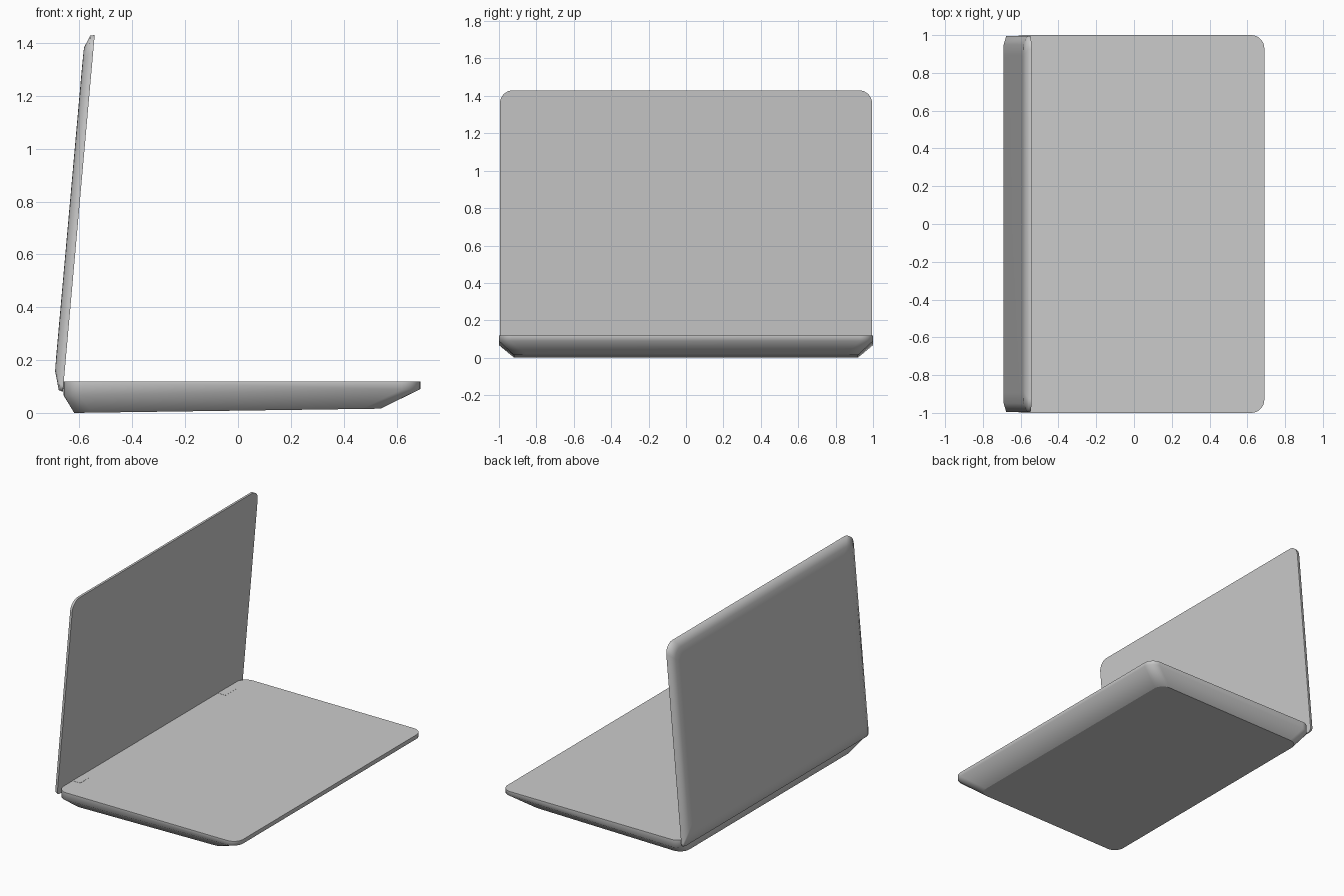
import bpy, bmesh
from math import sin, cos, pi, radians
from mathutils import Vector

if "Cube" in bpy.data.objects:
    bpy.data.objects.remove(bpy.data.objects["Cube"])

SEG = 8


def ring(a0, a1, half, r0, r1):
    """Rounded rectangle: a0..a1 long, +-half wide, radius r0 at a0 and r1 at a1."""
    pts = []
    for a, b, r, start in ((a1 - r1, half - r1, r1, 0), (a0 + r0, half - r0, r0, 1),
                           (a0 + r0, r0 - half, r0, 2), (a1 - r1, r1 - half, r1, 3)):
        for i in range(SEG + 1):
            t = (start + i / SEG) * pi / 2
            pts.append((a + r * cos(t), b + r * sin(t)))
    return pts


def loft(name, rings, flat_end):
    """Skin closed rings into a capped body; cap borders stay sharp."""
    bm = bmesh.new()
    loops = [[bm.verts.new(p) for p in r] for r in rings]
    n = len(loops[0])
    for low, high in zip(loops, loops[1:]):
        for i in range(n):
            j = (i + 1) % n
            bm.faces.new((low[i], low[j], high[j], high[i])).smooth = True
    for k, loop in enumerate((loops[0], loops[-1])):
        cap = bm.faces.new(loop)
        if k == 0 or flat_end:
            for e in cap.edges:
                e.smooth = False
        else:
            cap.smooth = True
    bmesh.ops.recalc_face_normals(bm, faces=bm.faces)
    mesh = bpy.data.meshes.new(name)
    bm.to_mesh(mesh)
    bm.free()
    obj = bpy.data.objects.new(name, mesh)
    bpy.context.collection.objects.link(obj)
    return obj


# Base: flat deck, thin rim, bevelled underside that rises towards the front
def base_ring(x0, x1, half, r, z0, z1):
    return [Vector((x, y, z0 + (z1 - z0) * (x - x0) / (x1 - x0)))
            for x, y in ring(x0, x1, half, r, r)]


loft("base", [base_ring(-0.66, 0.69, 1.0, 0.07, 0.118, 0.118),
              base_ring(-0.66, 0.69, 1.0, 0.07, 0.066, 0.09),
              base_ring(-0.62, 0.54, 0.92, 0.07, 0.0, 0.016)], True)

# Lid: thin tilted panel, flat screen side, bevelled back
TILT = radians(5.1)
UP = Vector((sin(TILT), 0, cos(TILT)))
BACK = Vector((-cos(TILT), 0, sin(TILT)))
FOOT = Vector((-0.663, 0, 0.08))


def lid_ring(u0, u1, half, r0, r1, depth):
    return [FOOT + UP * u + BACK * depth + Vector((0, y, 0))
            for u, y in ring(u0, u1, half, r0, r1)]


loft("lid", [lid_ring(0.0, 1.355, 0.995, 0.025, 0.07, 0.0),
             lid_ring(0.005, 1.353, 0.995, 0.025, 0.07, 0.016),
             lid_ring(0.075, 1.305, 0.95, 0.03, 0.06, 0.036),
             lid_ring(0.13, 1.25, 0.895, 0.03, 0.04, 0.037)], False)

# Hinges: small leaves set into the deck, reaching back to the lid
for side, y in (("left", -0.78), ("right", 0.78)):
    bpy.ops.mesh.primitive_cube_add(size=1, location=(-0.636, y, 0.1045))
    hinge = bpy.context.object
    hinge.name = side + "_hinge"
    hinge.scale = (0.07, 0.11, 0.029)
